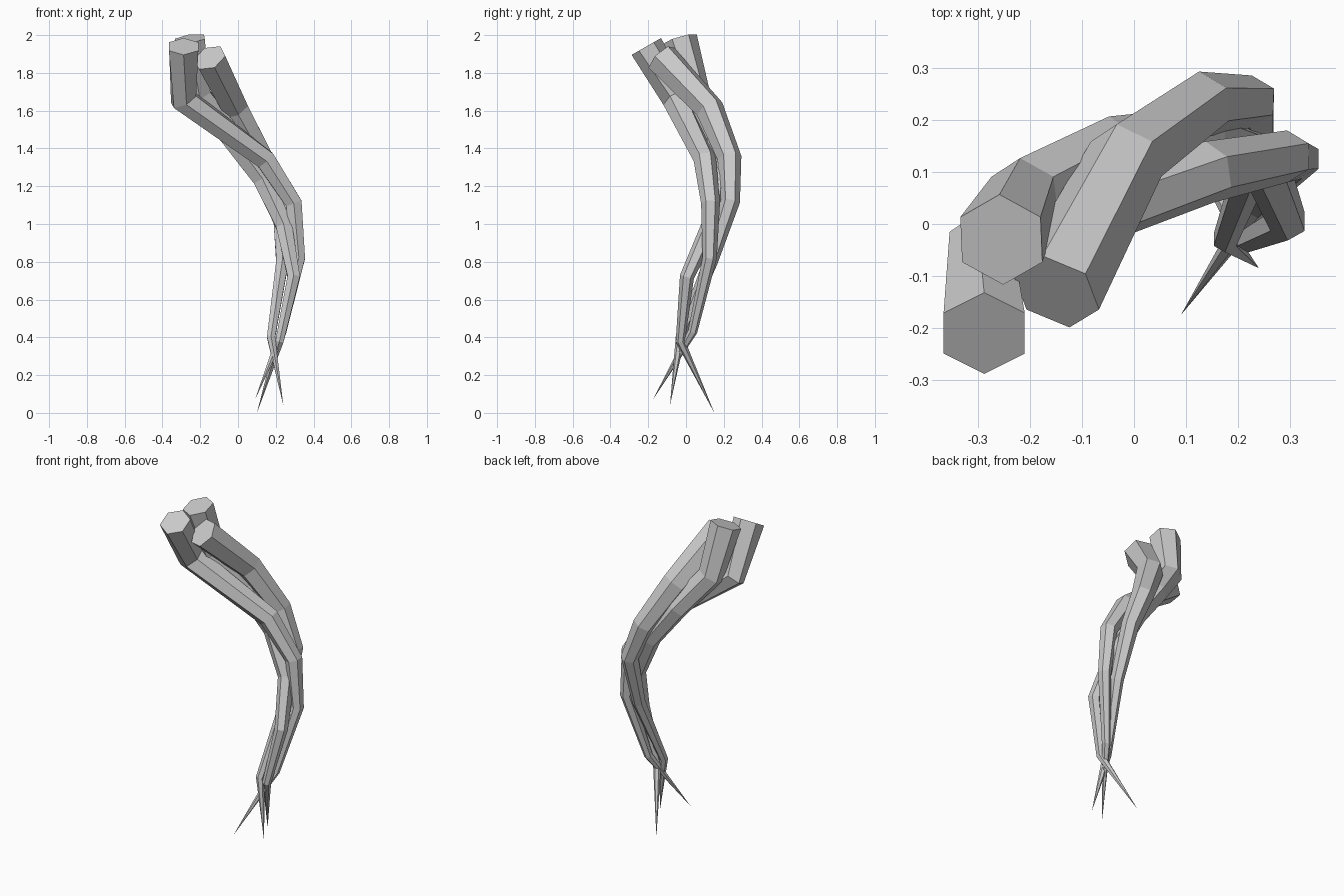
import bpy, bmesh, math
from mathutils import Vector

if "Cube" in bpy.data.objects:
    bpy.data.objects.remove(bpy.data.objects["Cube"])


def strand(name, pts):
    """Tapered six-sided tube along (x, y, z, radius); the last point is a sharp tip."""
    bm = bmesh.new()
    centres = [Vector(p[:3]) for p in pts]
    rings = []
    for i, c in enumerate(centres[:-1]):
        ahead = (centres[i + 1] - c).normalized()
        back = (c - centres[i - 1]).normalized() if i else ahead
        t = (ahead + back).normalized()
        # corner axis follows world y, made square to the path
        v = (Vector((0, 1, 0)) - t * t.y).normalized()
        u = v.cross(t)
        r = pts[i][3]
        rings.append([bm.verts.new(c + r * (math.cos(k * math.pi / 3) * v +
                                            math.sin(k * math.pi / 3) * u))
                      for k in range(6)])
    bm.faces.new(rings[0])
    for a, b in zip(rings, rings[1:]):
        for k in range(6):
            j = (k + 1) % 6
            bm.faces.new((a[k], a[j], b[j], b[k]))
    tip = bm.verts.new(centres[-1])
    for k in range(6):
        bm.faces.new((rings[-1][k], rings[-1][(k + 1) % 6], tip))
    bmesh.ops.recalc_face_normals(bm, faces=bm.faces)
    mesh = bpy.data.meshes.new(name)
    bm.to_mesh(mesh)
    bm.free()
    bpy.context.collection.objects.link(bpy.data.objects.new(name, mesh))


# Rear strand, tallest end
strand("rear_strand", [
    (-0.255, -0.03, 1.98, 0.09), (-0.21, 0.055, 1.68, 0.075),
    (-0.04, 0.14, 1.47, 0.068), (0.13, 0.165, 1.24, 0.06),
    (0.245, 0.13, 0.99, 0.05), (0.295, 0.005, 0.72, 0.038),
    (0.22, -0.03, 0.38, 0.025), (0.10, 0.15, 0.0)])

# Right strand, bowing furthest back
strand("right_strand", [
    (-0.15, -0.13, 1.88, 0.09), (-0.015, 0.125, 1.61, 0.077),
    (0.13, 0.23, 1.35, 0.064), (0.225, 0.235, 1.12, 0.051),
    (0.235, 0.13, 0.80, 0.038), (0.175, -0.03, 0.40, 0.025),
    (0.24, -0.085, 0.04)])

# Front strand, bowing furthest to the side
strand("front_strand", [
    (-0.288, -0.21, 1.94, 0.09), (-0.288, -0.05, 1.66, 0.077),
    (0.145, 0.10, 1.34, 0.06), (0.295, 0.13, 1.11, 0.05),
    (0.322, 0.125, 0.82, 0.038), (0.235, 0.035, 0.43, 0.025),
    (0.09, -0.175, 0.07)])
